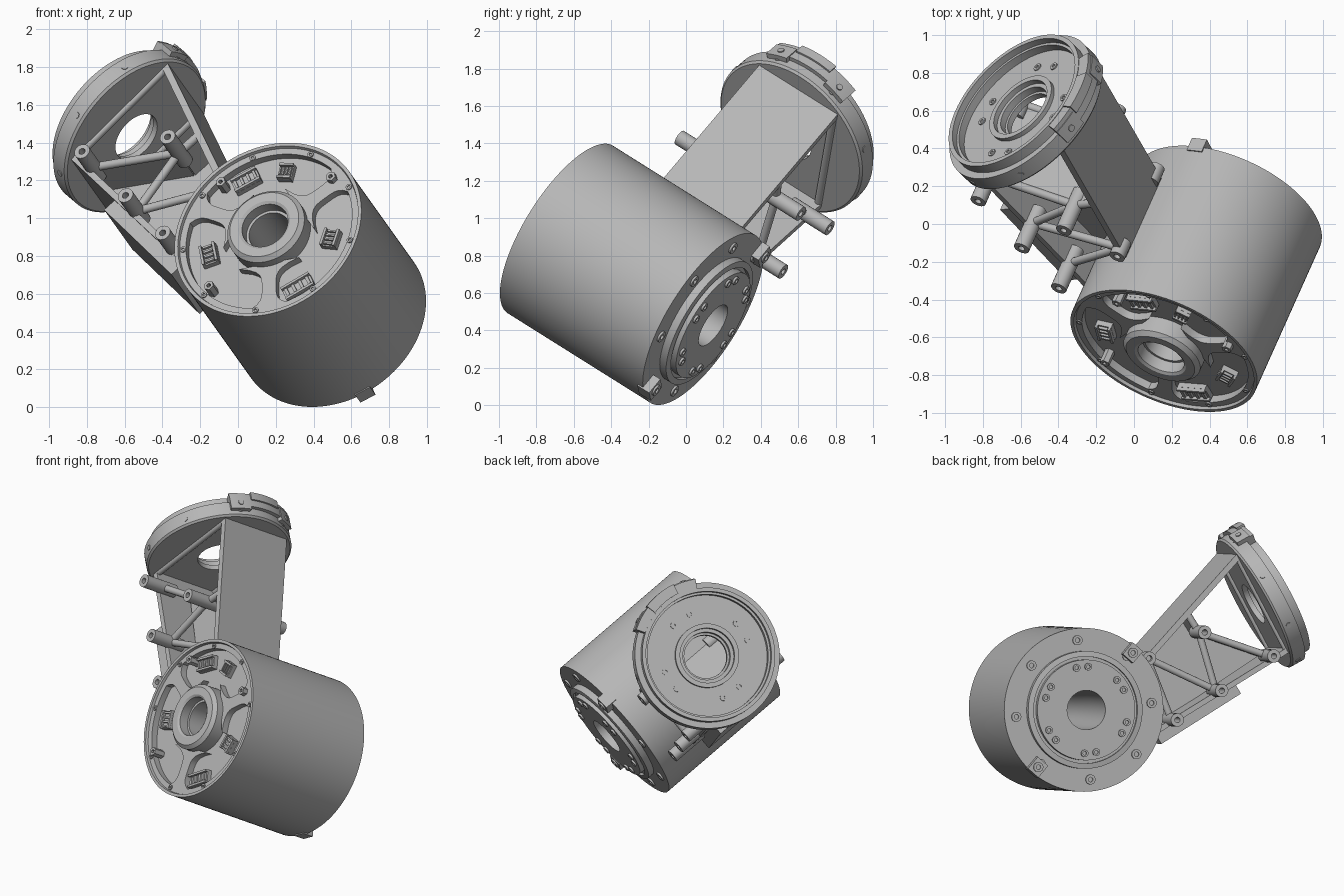
import bpy, bmesh, math
from mathutils import Matrix, Vector

cube = bpy.data.objects.get("Cube")
if cube:
    bpy.data.objects.remove(cube, do_unlink=True)

# Single grey metal
grey = bpy.data.materials.new("grey_metal")
grey.use_nodes = True
colour = (0.47, 0.47, 0.47, 1)
grey.diffuse_color = colour
grey.node_tree.nodes["Principled BSDF"].inputs["Base Color"].default_value = colour

# Tilted frame: Y = motor axis, Z = towards the flange, X = across
Y = Vector((0.355, 0.792, -0.497)).normalized()
X = Y.cross(Vector((-0.613, 0.597, 0.517))).normalized()
Z = X.cross(Y)
FRAME = Matrix.Translation((0.329, -0.29, 0.70)) @ Matrix((X, Y, Z)).transposed().to_4x4()


def finish(name, bm):
    bmesh.ops.recalc_face_normals(bm, faces=bm.faces)
    bm.transform(FRAME)
    mesh = bpy.data.meshes.new(name)
    bm.to_mesh(mesh)
    bm.free()
    mesh.materials.append(grey)
    mesh.polygons.foreach_set("use_smooth", [True] * len(mesh.polygons))
    mesh.set_sharp_from_angle(angle=math.radians(30))
    obj = bpy.data.objects.new(name, mesh)
    bpy.context.collection.objects.link(obj)


def lathe(bm, profile, axis="Y", centre=(0, 0), seg=96, start=0, end=360):
    """Turn a closed (radius, height) profile; a partial turn gets end caps."""
    full = end - start >= 360
    rings = []
    for i in range(seg if full else seg + 1):
        a = math.radians(start + (end - start) * i / seg)
        ring = []
        for r, h in profile:
            u, v = centre[0] + r * math.cos(a), centre[1] + r * math.sin(a)
            ring.append(bm.verts.new((u, h, v) if axis == "Y" else (u, v, h)))
        rings.append(ring)
    n = len(profile)
    for i in range(seg):
        a, b = rings[i], rings[(i + 1) % len(rings)]
        for j in range(n):
            k = (j + 1) % n
            bm.faces.new((a[j], a[k], b[k], b[j]))
    if not full:
        bm.faces.new(rings[0])
        bm.faces.new(rings[-1])


def tube(bm, x, z, y0, y1, r, hole, seg=20):
    lathe(bm, [(hole, y0), (r, y0), (r, y1), (hole, y1)], "Y", (x, z), seg)


def prism(bm, outline, y0, y1):
    """Extrude an (x, z) outline along the motor axis."""
    sides = [[bm.verts.new((x, y, z)) for x, z in outline] for y in (y0, y1)]
    for side in sides:
        bm.faces.new(side)
    for i in range(len(outline)):
        j = (i + 1) % len(outline)
        bm.faces.new((sides[0][i], sides[0][j], sides[1][j], sides[1][i]))


def box(bm, centre, size, turn=0):
    m = (Matrix.Translation(centre) @ Matrix.Rotation(-math.radians(turn), 4, "Y")
         @ Matrix.Diagonal((*size, 1)))
    bmesh.ops.create_cube(bm, size=1, matrix=m)


def slab(bm, a, b, thick, half):
    """Plate running between two (x, z) points, across the bracket depth."""
    d = Vector(b) - Vector(a)
    mid = (Vector(a) + Vector(b)) / 2
    box(bm, (mid.x, 0, mid.y), (d.length, 2 * half, thick),
        math.degrees(math.atan2(d.y, d.x)))


def rod(bm, a, b, r):
    a, b = Vector(a), Vector(b)
    m = Matrix.Translation((a + b) / 2) @ (b - a).to_track_quat("Z", "Y").to_matrix().to_4x4()
    bmesh.ops.create_cone(bm, cap_ends=True, segments=14, radius1=r, radius2=r,
                          depth=(b - a).length, matrix=m)


def polar(r, deg):
    a = math.radians(deg)
    return r * math.cos(a), r * math.sin(a)


# Motor housing with recessed front, hub, bore and stepped back
bm = bmesh.new()
lathe(bm, [(0.13, -0.525), (0.145, -0.535), (0.195, -0.535), (0.218, -0.512), (0.218, -0.42),
           (0.47, -0.42), (0.47, -0.465), (0.505, -0.465), (0.51, -0.482), (0.529, -0.482),
           (0.529, 0.482), (0.38, 0.482), (0.38, 0.525), (0.345, 0.53), (0.345, 0.51),
           (0.325, 0.51), (0.325, 0.55), (0.127, 0.55), (0.127, 0.2), (0.115, -0.2),
           (0.115, -0.46), (0.13, -0.46)], seg=128)
finish("motor_housing", bm)

# Three spokes flaring smoothly into the hub and the rim
bm = bmesh.new()
for deg in (109, 229, 349):
    edge = []
    for i in range(15):
        r = 0.2 + 0.285 * i / 14
        half = 0.04 + 0.13 * abs((r - 0.345) / 0.145) ** 4
        edge.append((r, half))
    outline = [polar(math.hypot(r, h), deg + math.degrees(math.atan2(h, r)))
               for r, h in edge + [(r, -h) for r, h in reversed(edge)]]
    prism(bm, outline, -0.465, -0.415)
finish("front_spokes", bm)

# Connectors on the front board
bm = bmesh.new()
for r, deg, w in ((0.38, 70, 0.15), (0.36, 301, 0.1), (0.41, 252, 0.17),
                  (0.35, 149, 0.12), (0.37, 35, 0.08)):
    x, z = polar(r, deg)
    box(bm, (x, -0.43, z), (0.09, 0.04, w), deg)
    for side in (-1, 1):
        px, pz = polar(r + side * 0.037, deg)
        box(bm, (px, -0.455, pz), (0.014, 0.03, w), deg)
    for i in range(4):
        off = Vector(polar((i - 1.5) * w * 0.25, deg + 90))
        box(bm, (x + off.x, -0.455, z + off.y), (0.05, 0.02, w * 0.1), deg)
finish("front_connectors", bm)

# Front studs and rim screws
bm = bmesh.new()
for deg in (86, 180, 353):
    tube(bm, *polar(0.435, deg), -0.50, -0.41, 0.028, 0.012, 6)
for i in range(9):
    tube(bm, *polar(0.485, i * 40 + 20), -0.472, -0.46, 0.017, 0.008, 14)
finish("front_screws", bm)

# Bolts on the back face and on the output disc
bm = bmesh.new()
for i in range(8):
    tube(bm, *polar(0.452, i * 45 + 23), 0.47, 0.493, 0.032, 0.015)
for i in range(6):
    for side in (-8, 8):
        tube(bm, *polar(0.28, i * 60 + side + 23), 0.54, 0.562, 0.024, 0.012, 14)
finish("back_bolts", bm)

# Two opposite rim lugs
bm = bmesh.new()
for deg in (69, 249):
    x, z = polar(0.485, deg)
    box(bm, (x, 0.49, z), (0.1, 0.08, 0.09), deg)
    tube(bm, x, z, 0.52, 0.54, 0.032, 0.015)
finish("rim_lugs", bm)

# Mounting flange: wide band, narrower raised lip, recessed floor and stepped hub
bm = bmesh.new()
lathe(bm, [(0.14, 1.415), (0.462, 1.415), (0.474, 1.427), (0.474, 1.52), (0.435, 1.52),
           (0.435, 1.578), (0.41, 1.578), (0.41, 1.54), (0.395, 1.54), (0.395, 1.495),
           (0.208, 1.495), (0.208, 1.52), (0.178, 1.52), (0.178, 1.49), (0.155, 1.49),
           (0.155, 1.45), (0.14, 1.45)], "Z")
finish("mounting_flange", bm)

# Flange floor bolts and side screws
bm = bmesh.new()
for i in range(4):
    for side in (-13, 13):
        lathe(bm, [(0.01, 1.49), (0.022, 1.49), (0.022, 1.502), (0.01, 1.502)], "Z",
              polar(0.29, i * 90 - 6 + side), 14)
for i in range(8):
    x, y = polar(1, i * 45 + 22)
    rod(bm, (x * 0.44, y * 0.44, 1.465), (x * 0.478, y * 0.478, 1.465), 0.018)
finish("flange_screws", bm)

# Stepped clamp tab on the flange edge
bm = bmesh.new()
lathe(bm, [(0.43, 1.48), (0.497, 1.48), (0.497, 1.575), (0.43, 1.575)], "Z",
      seg=20, start=-31, end=31)
lathe(bm, [(0.44, 1.53), (0.508, 1.53), (0.508, 1.585), (0.44, 1.585)], "Z",
      seg=10, start=-14, end=12)
for mid in (-23, 23):
    lathe(bm, [(0.45, 1.455), (0.503, 1.455), (0.503, 1.55), (0.45, 1.55)], "Z",
          seg=8, start=mid - 8, end=mid + 8)
    x, y = polar(1, mid)
    rod(bm, (x * 0.49, y * 0.49, 1.5), (x * 0.51, y * 0.51, 1.5), 0.018)
finish("clamp_tab", bm)

# Bracket walls and cross webs
HALF = 0.26
WALL_R = ((0.35, 1.42), (0.03, 0.49))
WALL_L = ((-0.34, 1.42), (-0.385, 0.34))
B, C, D, E, F = (-0.31, 1.29), (0.045, 0.96), (-0.34, 0.88), (-0.365, 0.53), (0.06, 0.58)
C_WALL = (0.19, 0.95)
bm = bmesh.new()
slab(bm, *WALL_R, 0.038, HALF + 0.005)
slab(bm, *WALL_L, 0.034, HALF)
slab(bm, B, C, 0.02, HALF - 0.01)
slab(bm, C, C_WALL, 0.02, HALF - 0.01)
finish("bracket_walls", bm)

# Middle panel closing the lower part of the bracket
bm = bmesh.new()
prism(bm, (B, C, C_WALL, WALL_R[1], WALL_L[1]), -0.012, 0.012)
finish("middle_panel", bm)

# Truss bars along both open sides
bm = bmesh.new()
for y in (-HALF + 0.02, HALF - 0.02):
    for a, b in ((WALL_R[0], WALL_L[0]), (B, C), (C, C_WALL), (C, D), (D, F), (F, E)):
        rod(bm, (a[0], y, a[1]), (b[0], y, b[1]), 0.023)
finish("truss_bars", bm)

# Standoff pegs on both sides
bm = bmesh.new()
for s in (-1, 1):
    for x, z in (B, C, D, E):
        tube(bm, x, z, s * 0.15, s * 0.41, 0.043, 0.018)
    tube(bm, *F, s * 0.2, s * 0.3, 0.043, 0.018)
finish("standoff_pegs", bm)

# Raised cover box outside the left wall
bm = bmesh.new()
box(bm, (-0.42, -0.04, 0.72), (0.09, 0.42, 0.62), -3)
finish("bracket_cover", bm)
